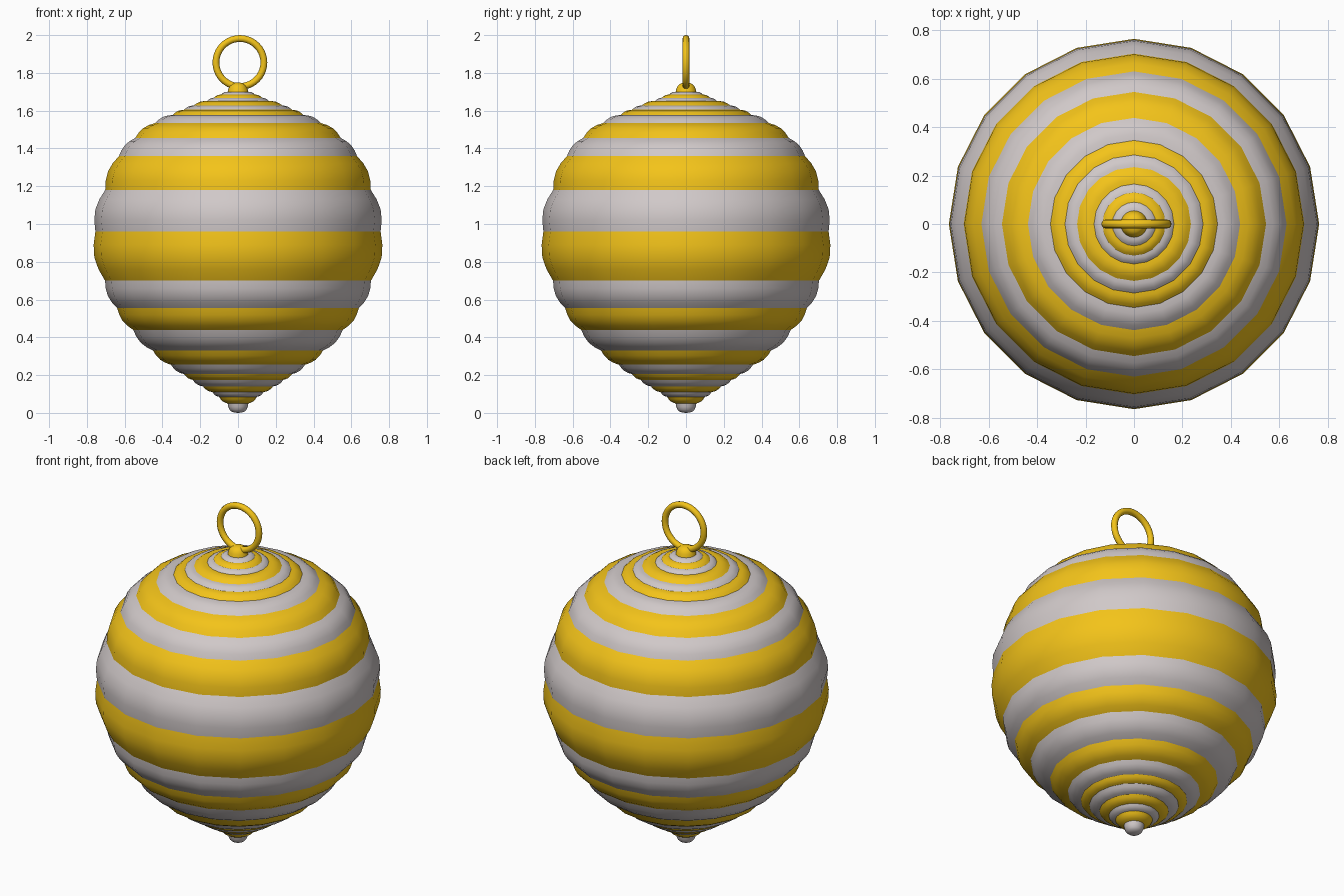
import bpy, bmesh
from math import sin, cos, pi, hypot

if "Cube" in bpy.data.objects:
    bpy.data.objects.remove(bpy.data.objects["Cube"])

SIDES = 20


def material(name, rgb):
    m = bpy.data.materials.new(name)
    m.diffuse_color = (*rgb, 1)
    m.use_nodes = True
    m.node_tree.nodes["Principled BSDF"].inputs["Base Color"].default_value = m.diffuse_color
    return m


gold = material("gold", (0.90, 0.55, 0.01))
pearl = material("pearl", (0.63, 0.58, 0.58))


def band(name, lower, upper, bulge, steps, mat):
    """Lathe one puffed band between two (radius, z) seams."""
    (r0, z0), (r1, z1) = lower, upper
    length = hypot(r1 - r0, z1 - z0)
    nr, nz = (z1 - z0) / length, (r0 - r1) / length
    bm = bmesh.new()
    rings = []
    for i in range(steps + 1):
        t = i / steps
        out = bulge * length * sin(pi * t)
        r = r0 + (r1 - r0) * t + nr * out
        z = z0 + (z1 - z0) * t + nz * out
        if i in (0, steps) and r < 1e-4:
            rings.append([bm.verts.new((0, 0, z))] * SIDES)
        else:
            rings.append([bm.verts.new((r * cos(2 * pi * k / SIDES), r * sin(2 * pi * k / SIDES), z))
                          for k in range(SIDES)])
    for a, b in zip(rings, rings[1:]):
        for k in range(SIDES):
            n = (k + 1) % SIDES
            quad = list(dict.fromkeys((a[k], a[n], b[n], b[k])))
            bm.faces.new(quad).smooth = True
    me = bpy.data.meshes.new(name)
    bm.to_mesh(me)
    bm.free()
    me.materials.append(mat)
    ob = bpy.data.objects.new(name, me)
    bpy.context.collection.objects.link(ob)


# Seams between the stripes, bottom to top: (radius, z)
seams = [(0.055, 0.05), (0.10, 0.085), (0.135, 0.11), (0.185, 0.14), (0.24, 0.175),
         (0.285, 0.205), (0.355, 0.255), (0.45, 0.33), (0.555, 0.44), (0.64, 0.555),
         (0.704, 0.70), (0.755, 0.96), (0.703, 1.18), (0.63, 1.36), (0.545, 1.455),
         (0.438, 1.535), (0.345, 1.577), (0.285, 1.605), (0.235, 1.627), (0.165, 1.65),
         (0.13, 1.667), (0.09, 1.685), (0.055, 1.70)]

# Striped body
for i, (lo, hi) in enumerate(zip(seams, seams[1:])):
    band(f"body_stripe_{i + 1}", lo, hi, 0.12, 4, pearl if i % 2 else gold)

# Bottom tip and top knob
band("bottom_tip", (0, 0), seams[0], 0.25, 5, pearl)
band("top_knob", seams[-1], (0, 1.75), 0.22, 5, gold)

# Hanging ring
bpy.ops.mesh.primitive_torus_add(major_radius=0.127, minor_radius=0.018, major_segments=40,
                                 minor_segments=12, location=(0.01, 0, 1.855), rotation=(pi / 2, 0, 0))
ring = bpy.context.object
ring.name = "hanging_ring"
ring.data.materials.append(gold)
bpy.ops.object.shade_smooth()
